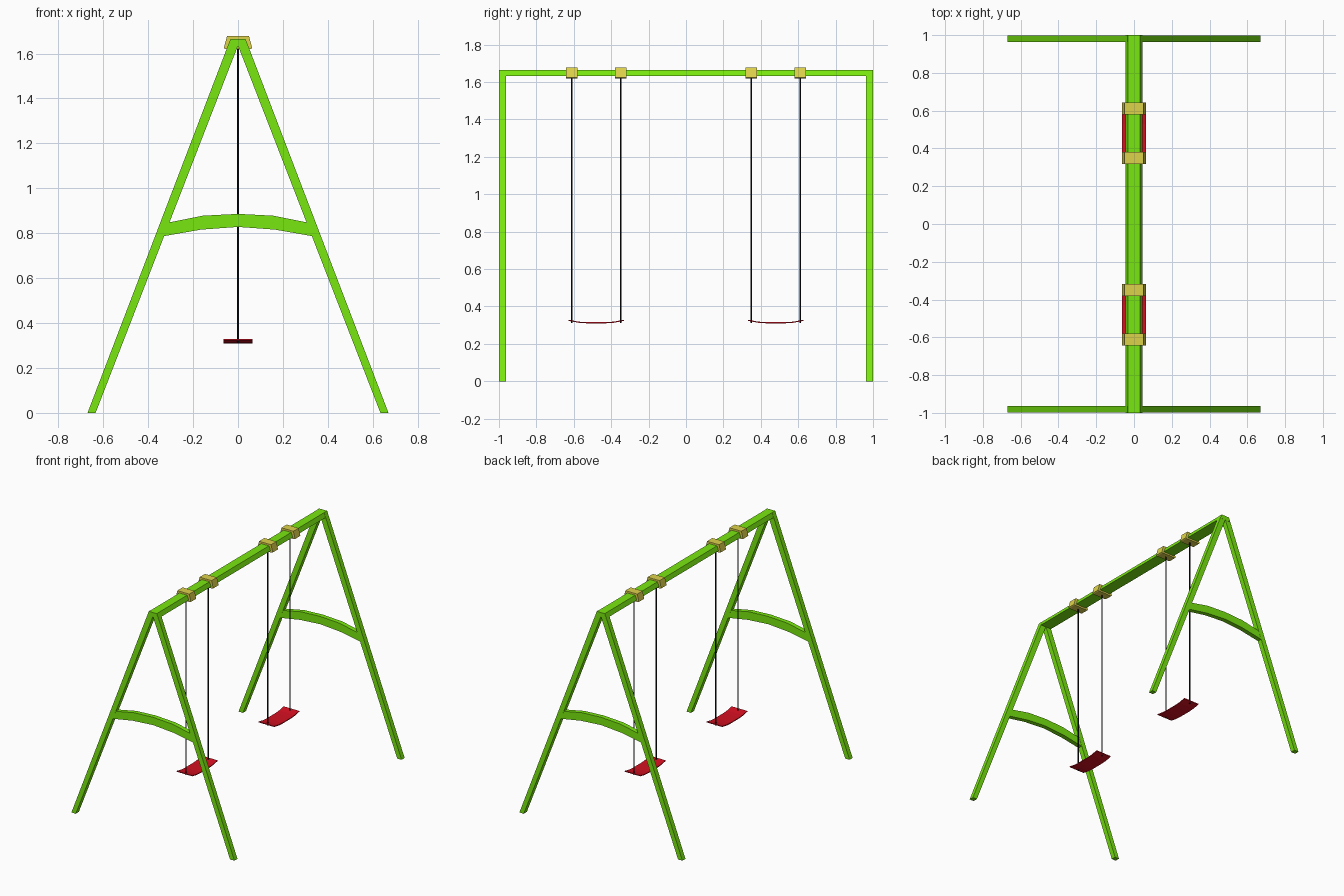
import bpy, bmesh
from mathutils import Vector

if "Cube" in bpy.data.objects:
    bpy.data.objects.remove(bpy.data.objects["Cube"])


def material(name, color):
    m = bpy.data.materials.new(name)
    m.diffuse_color = (*color, 1)
    m.use_nodes = True
    m.node_tree.nodes["Principled BSDF"].inputs["Base Color"].default_value = m.diffuse_color
    return m


GREEN = material("green_paint", (0.19, 0.80, 0.005))
YELLOW = material("yellow_plastic", (0.73, 0.65, 0.07))
RED = material("red_plastic", (0.65, 0.005, 0.015))
BLACK = material("black_rope", (0.005, 0.005, 0.005))


def prism(name, profile, axis, lo, hi, mat):
    """Extrude a 2D profile along y (profile in x,z) or along x (profile in y,z)."""
    bm = bmesh.new()
    put = (lambda p: (p[0], lo, p[1])) if axis == 'y' else (lambda p: (lo, p[0], p[1]))
    face = bm.faces.new([bm.verts.new(put(p)) for p in profile])
    ext = bmesh.ops.extrude_face_region(bm, geom=[face])
    step = Vector((0, hi - lo, 0)) if axis == 'y' else Vector((hi - lo, 0, 0))
    verts = [g for g in ext["geom"] if isinstance(g, bmesh.types.BMVert)]
    bmesh.ops.translate(bm, verts=verts, vec=step)
    bmesh.ops.recalc_face_normals(bm, faces=bm.faces)
    me = bpy.data.meshes.new(name)
    bm.to_mesh(me)
    bm.free()
    me.materials.append(mat)
    ob = bpy.data.objects.new(name, me)
    bpy.context.collection.objects.link(ob)
    return ob


def mirror_x(points):
    """Complete a half profile by adding its reflection."""
    return points + [(-x, z) for x, z in reversed(points) if x != 0]


# Top beam, slightly wider underneath
prism("top_beam", mirror_x([(-0.045, 1.632), (-0.032, 1.665)]), 'y', -1, 1, GREEN)

# A-frame ends: two legs and an arched brace each
leg = [(-0.67, 0), (-0.634, 0), (0, 1.635), (-0.034, 1.664)]
brace_top = mirror_x([(-0.312, 0.847), (-0.157, 0.878), (0, 0.886)])
brace_low = mirror_x([(-0.336, 0.786), (-0.165, 0.816), (0, 0.828)])
for end, y0 in (("front", -0.999), ("back", 0.963)):
    y1 = y0 + 0.036
    prism(end + "_left_leg", leg, 'y', y0, y1, GREEN)
    prism(end + "_right_leg", [(-x, z) for x, z in leg], 'y', y0, y1, GREEN)
    prism(end + "_brace", brace_top + brace_low[::-1], 'y', y0 + 0.001, y1 - 0.001, GREEN)

# Swings: curved seat, two ropes and two beam brackets each
bracket = mirror_x([(-0.062, 1.635), (-0.047, 1.678)])
bracket = mirror_x([(-0.055, 1.620), (-0.063, 1.624), (-0.049, 1.678)])
for side, yc in (("front", -0.48), ("back", 0.48)):
    curve = [(-0.148, 0.326), (-0.095, 0.316), (-0.05, 0.313),
             (0.05, 0.313), (0.095, 0.316), (0.148, 0.326)]
    upper = [(yc + y, z + 0.003) for y, z in curve]
    lower = [(yc + y, z - 0.003) for y, z in curve]
    prism(side + "_seat", upper + lower[::-1], 'x', -0.064, 0.064, RED)
    for label, off in (("a", -0.131), ("b", 0.131)):
        y = yc + off
        prism(f"{side}_bracket_{label}", bracket, 'y', y - 0.031, y + 0.031, YELLOW)
        bpy.ops.mesh.primitive_cylinder_add(vertices=8, radius=0.0045, depth=1.325,
                                            location=(0, y, 0.312 + 0.6625))
        rope = bpy.context.object
        rope.name = f"{side}_rope_{label}"
        rope.data.materials.append(BLACK)
        bpy.ops.object.shade_smooth_by_angle()
